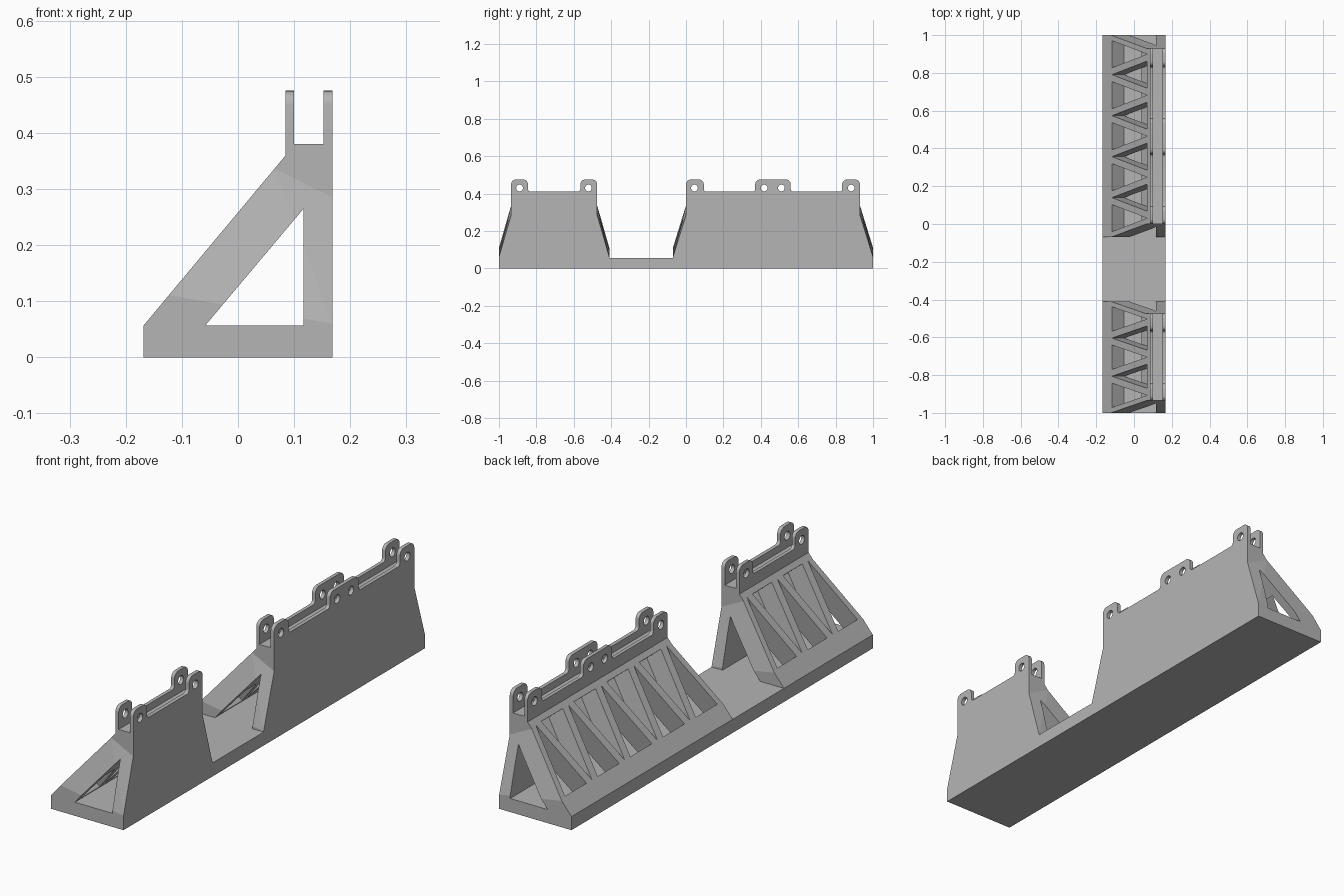
import bpy, bmesh, math
from mathutils import Vector

if "Cube" in bpy.data.objects:
    bpy.data.objects.remove(bpy.data.objects["Cube"], do_unlink=True)

# Single grey material
grey = bpy.data.materials.new("plain grey")
grey.use_nodes = True
GREY = (0.46, 0.46, 0.46, 1)
grey.diffuse_color = GREY
grey.node_tree.nodes["Principled BSDF"].inputs["Base Color"].default_value = GREY

XL, XR, BASE = -0.168, 0.168, 0.057       # overall width, base thickness
PX, PZ = 0.085, 0.36                      # top of the slope
SLOPE = (PZ - BASE) / (PX - XL)
INWARD = Vector((SLOPE, 0, -1)).normalized()   # into the sloped plate


def to_object(bm, name):
    bmesh.ops.recalc_face_normals(bm, faces=bm.faces)
    me = bpy.data.meshes.new(name)
    bm.to_mesh(me)
    bm.free()
    ob = bpy.data.objects.new(name, me)
    ob.data.materials.append(grey)
    bpy.context.collection.objects.link(ob)
    return ob


def prism(bm, pts, offset):
    """Extrude a polygon of 3D points along an offset."""
    face = bm.faces.new([bm.verts.new(p) for p in pts])
    ret = bmesh.ops.extrude_face_region(bm, geom=[face], use_keep_orig=True)
    moved = [v for v in ret["geom"] if isinstance(v, bmesh.types.BMVert)]
    bmesh.ops.translate(bm, verts=moved, vec=offset)


def subtract(ob, cutters):
    """Cut the helper objects out of ob, then remove them."""
    for c in cutters:
        c.hide_render = True
        m = ob.modifiers.new("cut", 'BOOLEAN')
        m.operation, m.solver, m.object = 'DIFFERENCE', 'EXACT', c
    bpy.context.view_layer.update()
    deps = bpy.context.evaluated_depsgraph_get()
    me = bpy.data.meshes.new_from_object(ob.evaluated_get(deps))
    ob.modifiers.clear()
    ob.data = me
    for c in cutters:
        bpy.data.objects.remove(c, do_unlink=True)


def z_low(x):    # end taper starts here
    return 0.06 + 0.174 * (XR - x)


def z_high(x):   # end taper finishes here
    return 0.285 + 0.5 * (XR - x)


def truss_body(name, y0, y1, inset, pitch, count):
    # Solid wedge with tapered ends
    bm = bmesh.new()
    outline = [(XL, 0), (XR, 0), (XR, 0.38), (PX, 0.38), (PX, PZ), (XL, BASE)]
    prism(bm, [(x, y0, z) for x, z in outline], (0, y1 - y0, 0))
    for fn in (z_low, z_high):
        geom = bm.verts[:] + bm.edges[:] + bm.faces[:]
        bmesh.ops.bisect_plane(bm, geom=geom, plane_co=(XR, 0, fn(XR)),
                               plane_no=(fn(0) - fn(1), 0, 1))
    mid = (y0 + y1) / 2
    for v in bm.verts:
        x, y, z = v.co
        t = (z - z_low(x)) / (z_high(x) - z_low(x))
        v.co.y -= math.copysign(inset * min(max(t, 0), 1), y - mid)
    bmesh.ops.triangulate(bm, faces=bm.faces[:])
    body = to_object(bm, name)

    # Triangular tunnel along the length
    bm = bmesh.new()
    tunnel = [(-0.058, BASE), (0.117, BASE), (0.117, 0.265)]
    prism(bm, [(x, y0 - 0.1, z) for x, z in tunnel], (0, y1 - y0 + 0.2, 0))
    tunnel_cutter = to_object(bm, "tunnel_cutter")

    # Alternating triangular openings through the sloped plate
    bm = bmesh.new()
    half = pitch / 2 - 0.037
    lo, hi = -0.117, 0.069

    def opening(base_x, tip_x, yc):
        pts = []
        for x, y in ((base_x, yc - half), (base_x, yc + half), (tip_x, yc)):
            pts.append(Vector((x, y, BASE + (x - XL) * SLOPE)) - INWARD * 0.03)
        prism(bm, pts, INWARD * 0.115)

    for i in range(count):
        yc = mid + (i - (count - 1) / 2) * pitch
        opening(lo, hi, yc)
        if i < count - 1:
            opening(hi, lo, yc + pitch / 2)
    subtract(body, [tunnel_cutter, to_object(bm, "opening_cutter")])
    return body


def corner(p, d1, d2, r, n=6):
    """Arc rounding a square corner, from p+d1*r to p+d2*r."""
    p, d1, d2 = Vector(p), Vector(d1), Vector(d2)
    c = p + (d1 + d2) * r
    angles = [math.pi / 2 * i / n for i in range(n + 1)]
    return [c - (d2 * math.cos(a) + d1 * math.sin(a)) * r for a in angles]


def lug_plate(name, x0, x1, y0, y1, lugs, holes):
    rail, top = 0.41, 0.475
    U, D, L, R = (0, 1), (0, -1), (-1, 0), (1, 0)
    pts = [Vector((y0, 0.38)), Vector((y1, 0.38))]
    for a, b in reversed(lugs):
        if b < y1 - 0.001:
            pts += corner((b, rail), R, U, 0.015)
        pts += corner((b, top), D, L, 0.025)
        pts += corner((a, top), R, D, 0.025)
        if a > y0 + 0.001:
            pts += corner((a, rail), U, L, 0.015)
    bm = bmesh.new()
    prism(bm, [(x0, p.x, p.y) for p in pts], (x1 - x0, 0, 0))
    plate = to_object(bm, name)
    # Pin holes
    bm = bmesh.new()
    for h in holes:
        ring = [2 * math.pi * i / 24 for i in range(24)]
        prism(bm, [(x0 - 0.05, h + 0.018 * math.cos(a), 0.43 + 0.018 * math.sin(a))
                   for a in ring], (x1 - x0 + 0.1, 0, 0))
    subtract(plate, [to_object(bm, "pin_hole_cutter")])
    bpy.ops.object.select_all(action='DESELECT')
    plate.select_set(True)
    bpy.context.view_layer.objects.active = plate
    bpy.ops.object.shade_smooth_by_angle(angle=math.radians(30))


# Long and short trussed sections
truss_body("long_truss", -0.07, 1.0, 0.07, 0.217, 5)
truss_body("short_truss", -1.0, -0.41, 0.065, 0.202, 3)

# Low base bridging the two sections
bm = bmesh.new()
prism(bm, [(XL, -0.41, 0), (XR, -0.41, 0), (XR, -0.41, BASE), (XL, -0.41, BASE)],
      (0, 0.34, 0))
to_object(bm, "base_bridge")

# Paired hinge plates on top of each section
for side, x0, x1 in (("outer", 0.152, XR), ("inner", PX, 0.1)):
    lug_plate("long_lug_plate_" + side, x0, x1, 0.0, 0.93,
              [(0.0, 0.095), (0.37, 0.56), (0.835, 0.93)], [0.045, 0.418, 0.51, 0.883])
    lug_plate("short_lug_plate_" + side, x0, x1, -0.935, -0.475,
              [(-0.935, -0.845), (-0.565, -0.475)], [-0.89, -0.522])
